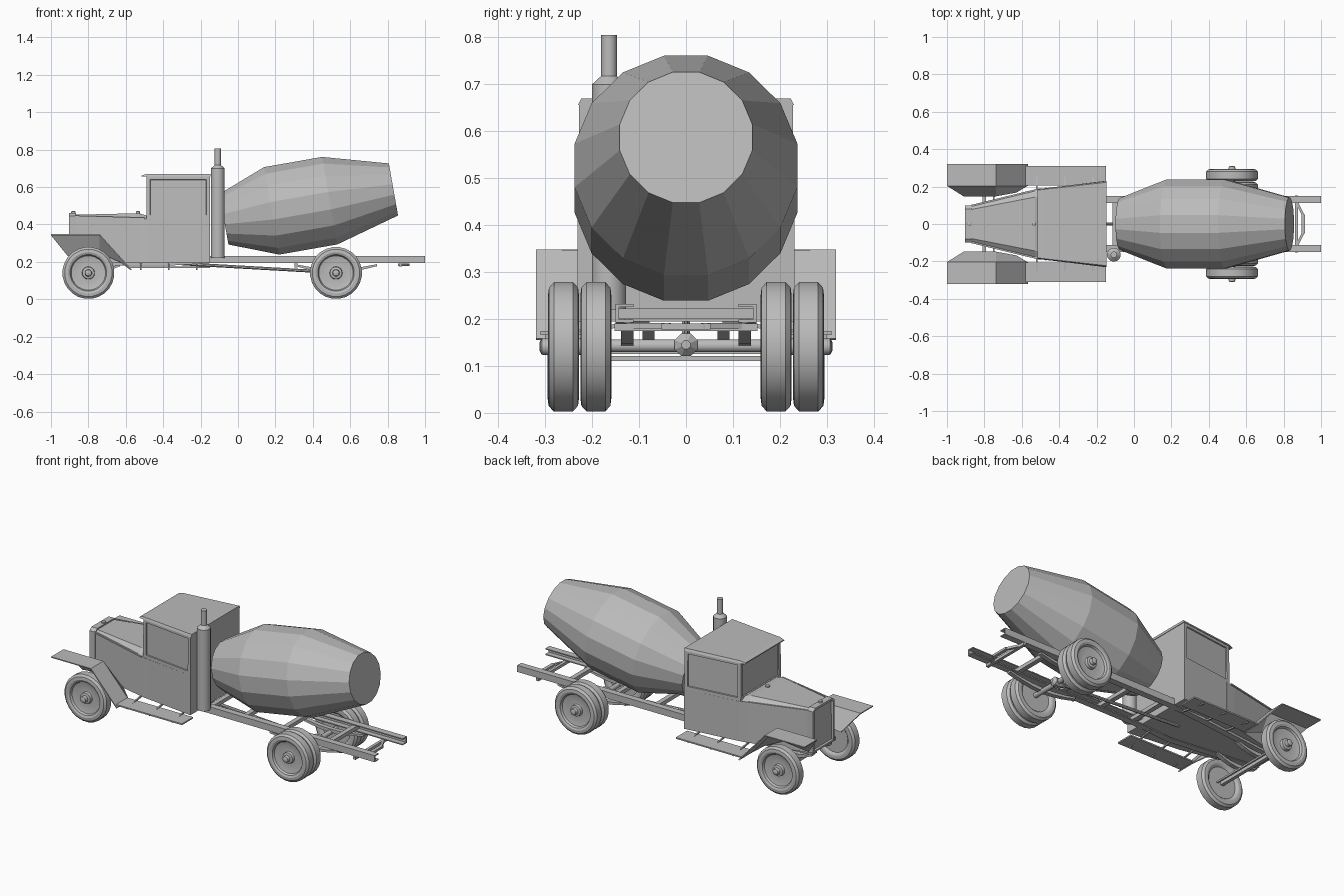
import bpy, bmesh, math
from mathutils import Vector

cube = bpy.data.objects.get("Cube")
if cube:
    bpy.data.objects.remove(cube)

grey = bpy.data.materials.new("plain_grey")
grey.use_nodes = True
GREY = (0.5, 0.5, 0.5, 1)
grey.diffuse_color = GREY
grey.node_tree.nodes["Principled BSDF"].inputs["Base Color"].default_value = GREY


def finish(name, bm, smooth=False):
    bmesh.ops.recalc_face_normals(bm, faces=bm.faces)
    mesh = bpy.data.meshes.new(name)
    bm.to_mesh(mesh)
    bm.free()
    mesh.materials.append(grey)
    obj = bpy.data.objects.new(name, mesh)
    bpy.context.collection.objects.link(obj)
    if smooth:
        bpy.ops.object.select_all(action='DESELECT')
        obj.select_set(True)
        bpy.context.view_layer.objects.active = obj
        bpy.ops.object.shade_smooth_by_angle(angle=math.radians(32))
    return obj


def loft_mesh(sections):
    """Skin a row of equal closed sections and cap both ends."""
    bm = bmesh.new()
    rings = [[bm.verts.new(p) for p in sec] for sec in sections]
    n = len(rings[0])
    for a, b in zip(rings, rings[1:]):
        for i in range(n):
            j = (i + 1) % n
            bm.faces.new((a[i], a[j], b[j], b[i]))
    bm.faces.new(rings[0])
    bm.faces.new(rings[-1])
    return bm


def loft(name, sections, smooth=False):
    return finish(name, loft_mesh(sections), smooth)


def box(name, x, y, z):
    return loft(name, [[(i, y[0], z[0]), (i, y[1], z[0]), (i, y[1], z[1]), (i, y[0], z[1])]
                       for i in x])


def lathe(name, origin, axis, profile, n=24, smooth=True):
    """Turn (distance, radius) pairs around an axis."""
    q = Vector(axis).to_track_quat('Z', 'Y')
    secs = []
    for d, r in profile:
        angles = [math.tau * (i + 0.5) / n for i in range(n)]
        secs.append([Vector(origin) + q @ Vector((r * math.cos(a), r * math.sin(a), d))
                     for a in angles])
    return loft(name, secs, smooth)


def bar(name, p, q, r, n=4):
    d = Vector(q) - Vector(p)
    return lathe(name, p, d, [(0, r), (d.length, r)], n, n > 4)


# Hood and lower body, widening towards the back
def body_section(x, w, bottom, side, crown):
    return [(x, -w, bottom), (x, w, bottom), (x, w, side),
            (x, w * 0.8, crown), (x, -w * 0.8, crown), (x, -w, side)]


loft("hood_and_lower_body", [body_section(-0.87, 0.097, 0.195, 0.44, 0.452),
                             body_section(-0.53, 0.18, 0.195, 0.43, 0.46),
                             body_section(-0.48, 0.19, 0.195, 0.43, 0.445),
                             body_section(-0.15, 0.231, 0.195, 0.43, 0.432)])
for s in (-1, 1):
    bar("hood_trim", (-0.87, s * 0.098, 0.443), (-0.5, s * 0.188, 0.432), 0.006)
    bar("door_front_seam", (-0.47, s * 0.192, 0.21), (-0.47, s * 0.192, 0.43), 0.003)

# Radiator with recessed grille
bm = loft_mesh([body_section(x, 0.1, 0.2, 0.445, 0.46) for x in (-0.903, -0.865)])
front = [f for f in bm.faces if f.calc_center_median().x < -0.9]
bmesh.ops.recalc_face_normals(bm, faces=bm.faces)
bmesh.ops.inset_individual(bm, faces=front, thickness=0.014)
bmesh.ops.inset_individual(bm, faces=front, thickness=0.003, depth=-0.012)
finish("radiator", bm)
for x in (-0.88, -0.535):
    lathe("filler_cap", (x, 0, 0.455), (0, 0, 1), [(0, 0.012), (0.013, 0.012), (0.016, 0.007)], 12)

# Cab with recessed windows
bm = loft_mesh([[(x, -w, 0.43), (x, w, 0.43), (x, w * 0.985, 0.66), (x, -w * 0.985, 0.66)]
                for x, w in ((-0.49, 0.188), (-0.15, 0.231))])
bmesh.ops.recalc_face_normals(bm, faces=bm.faces)
windows = [f for f in bm.faces if abs(f.normal.z) < 0.3 and f.normal.x < 0.5]
bmesh.ops.inset_individual(bm, faces=windows, thickness=0.028)
bmesh.ops.inset_individual(bm, faces=windows, thickness=0.002, depth=-0.007)
finish("cab", bm)
loft("cab_roof", [[(x, -w, 0.656), (x, w, 0.656), (x, w * 0.97, z), (x, -w * 0.97, z)]
                  for x, w, z in ((-0.515, 0.186, 0.662), (-0.49, 0.19, 0.669),
                                  (-0.147, 0.23, 0.67))])

# Exhaust stack
lathe("exhaust_stack", (-0.108, -0.164, 0), (0, 0, 1),
      [(0.22, 0.037), (0.7, 0.037), (0.718, 0.017), (0.805, 0.017)], 16)

# Mixing drum, tilted up to the back
lathe("mixing_drum", (-0.075, 0, 0.428), (0.985, 0, 0.173),
      [(0, 0.14), (0.259, 0.242), (0.574, 0.242), (0.92, 0.144)], 16, False)

# Wheels: tyre, rim, dish and hub in one turned profile
WHEEL = [(-0.02, 0.012), (-0.02, 0.09), (-0.03, 0.1), (-0.033, 0.11), (-0.031, 0.127),
         (-0.02, 0.139), (0.02, 0.139), (0.031, 0.127), (0.033, 0.11), (0.03, 0.104),
         (0.028, 0.098), (0.016, 0.092), (0.004, 0.04), (0.006, 0.034), (0.024, 0.032),
         (0.027, 0.019), (0.046, 0.017), (0.05, 0.009)]
for s in (-1, 1):
    for name, x, y in (("front_wheel", -0.8, 0.262), ("rear_outer_wheel", 0.524, 0.261),
                       ("rear_inner_wheel", 0.524, 0.192)):
        lathe(name, (x, s * y, 0.141), (0, s, 0), WHEEL, 24)

# Front fenders: bent plate with a slanted inner skirt
FENDER = [(-1, 0.32, 0.345), (-0.74, 0.32, 0.345), (-0.57, 0.32, 0.157),
          (-1, 0.205, 0.345), (-0.74, 0.205, 0.345), (-0.57, 0.205, 0.157),
          (-0.91, 0.15, 0.232), (-0.74, 0.15, 0.25), (-0.63, 0.17, 0.2)]
PANELS = [(0, 1, 4, 3), (1, 2, 5, 4), (3, 4, 7, 6), (4, 5, 8, 7)]
for s in (-1, 1):
    bm = bmesh.new()
    vs = [bm.verts.new((x, s * y, z)) for x, y, z in FENDER]
    for p in PANELS:
        bm.faces.new([vs[i] for i in p])
    fender = finish("front_fender", bm)
    solid = fender.modifiers.new("thickness", 'SOLIDIFY')
    solid.thickness = 0.006
    solid.offset = 0

    # Running board with its brackets
    box("running_board", (-0.58, -0.15), sorted((s * 0.205, s * 0.31)), (0.166, 0.174))
    for x in (-0.52, -0.37, -0.22):
        bar("running_board_bracket", (x, s * 0.12, 0.19), (x, s * 0.3, 0.162), 0.006)

    # Channel-shaped chassis rail, narrowing under the hood
    rail = [(0.15, 0.193), (0.15, 0.232), (0.112, 0.232), (0.112, 0.226),
            (0.143, 0.226), (0.143, 0.199), (0.112, 0.199), (0.112, 0.193)]
    loft("chassis_rail", [[(x, s * (y - shift), z - drop) for y, z in rail]
                          for x, shift, drop in ((-0.89, 0.065, 0.012), (-0.35, 0, 0.012),
                                                 (-0.15, 0, 0), (1, 0, 0))])

    # Leaf springs
    for name, xc, y, half in (("rear_spring", 0.524, 0.125, 0.22), ("front_spring", -0.76, 0.08, 0.13)):
        secs = []
        for i in range(7):
            t = i / 3 - 1
            z = 0.158 + 0.025 * t * t
            thick = 0.016 - 0.01 * abs(t)
            secs.append([(xc + half * t, s * (y + dy), z + dz) for dy, dz in
                         ((-0.013, -thick), (0.013, -thick), (0.013, 0.005), (-0.013, 0.005))])
        loft(name, secs)
    bar("spring_hanger", (0.31, s * 0.125, 0.17), (0.31, s * 0.125, 0.2), 0.01)

    # Rear frame braces
    bar("rear_brace", (0.86, s * 0.14, 0.185), (0.91, s * 0.035, 0.185), 0.009)

# Axles, differential and drive shaft
bar("front_axle", (-0.8, -0.27, 0.135), (-0.8, 0.27, 0.135), 0.014)
bar("steering_rod", (-0.75, -0.22, 0.116), (-0.75, 0.22, 0.116), 0.007)
bar("rear_axle", (0.524, -0.27, 0.143), (0.524, 0.27, 0.143), 0.014, 12)
lathe("differential", (0.524, 0, 0.145), (1, 0, 0),
      [(-0.05, 0.012), (-0.02, 0.026), (0.02, 0.026), (0.035, 0.01)], 8, False)
bar("drive_shaft", (-0.3, 0, 0.19), (0.48, 0, 0.146), 0.009, 8)

# Cross members
for x in (-0.1, 0.12, 0.38, 0.68):
    box("cross_member", (x - 0.014, x + 0.014), (-0.145, 0.145), (0.2, 0.222))
box("rear_cross_bar", (0.86, 0.877), (-0.152, 0.152), (0.175, 0.191))
box("tow_plate", (0.895, 0.915), (-0.052, 0.052), (0.178, 0.191))
